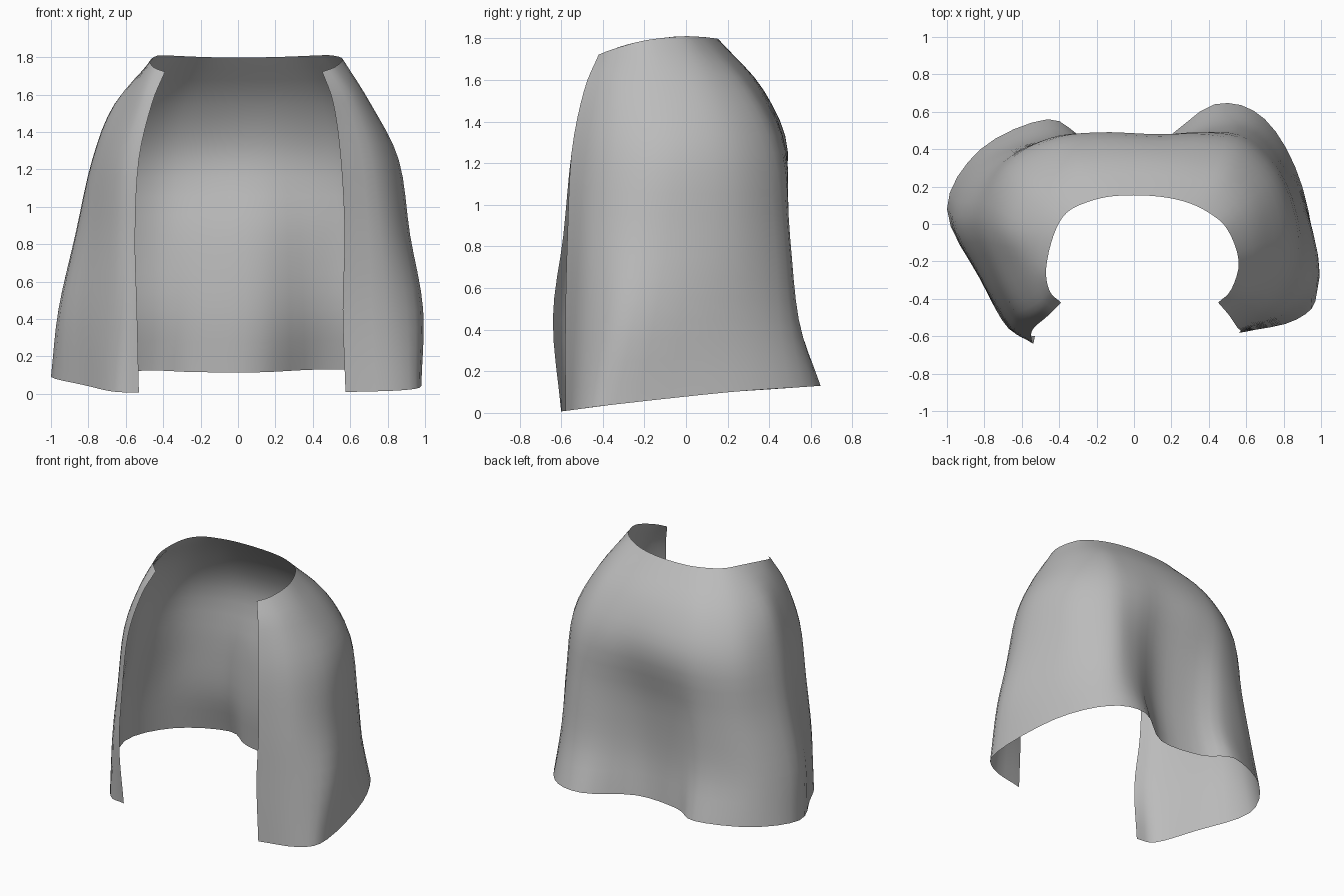
import bpy
import bmesh
from mathutils import Vector

STEPS = 4  # spline samples between neighbouring guide points

cube = bpy.data.objects.get("Cube")
if cube:
    bpy.data.objects.remove(cube, do_unlink=True)


def make_material(name, colour):
    material = bpy.data.materials.new(name)
    material.use_nodes = True
    material.diffuse_color = colour
    material.node_tree.nodes["Principled BSDF"].inputs["Base Color"].default_value = colour
    return material


def level(height, outline):
    """Place a horizontal outline at one height."""
    return [Vector((x, y, height)) for x, y in outline]


def spline(points):
    """Smooth curve passing through every guide point."""
    padded = [points[0] * 2 - points[1], *points, points[-1] * 2 - points[-2]]
    curve = []
    for before, start, end, after in zip(padded, padded[1:], padded[2:], padded[3:]):
        for step in range(STEPS):
            t = step / STEPS
            leave, arrive = (end - before) / 2, (after - start) / 2
            curve.append(start + leave * t
                         + ((end - start) * 3 - leave * 2 - arrive) * t ** 2
                         + ((start - end) * 2 + leave + arrive) * t ** 3)
    curve.append(points[-1].copy())
    return curve


def loft(name, rings, material):
    """Skin a smooth open sheet over the guide rings."""
    rows = [spline(ring) for ring in rings]
    columns = [spline(list(column)) for column in zip(*rows)]
    bm = bmesh.new()
    grid = [[bm.verts.new(point) for point in column] for column in columns]
    for near, far in zip(grid, grid[1:]):
        for a, b, c, d in zip(near, near[1:], far[1:], far):
            bm.faces.new((a, b, c, d))
    mesh = bpy.data.meshes.new(name)
    bm.to_mesh(mesh)
    bm.free()
    mesh.materials.append(material)
    mesh.shade_smooth()
    sheet = bpy.data.objects.new(name, mesh)
    bpy.context.collection.objects.link(sheet)
    return sheet


# Outlines run from the right front edge, around the back, to the left front edge
hem = level(0, [
    (-.53, -.6), (-.67, -.56), (-.82, -.3), (-1, .08), (-.82, .4), (-.46, .56), (-.24, .45),
    (.11, .43), (.43, .64), (.7, .56), (.9, .2), (.98, -.34), (.87, -.51), (.575, -.58)])
for point in hem:
    point.z = .085 + point.y * (.13 if point.y < 0 else .07)

lower_folds = level(.45, [
    (-.54, -.64), (-.66, -.55), (-.83, -.26), (-.96, .04), (-.8, .34), (-.45, .47), (-.2, .41),
    (.12, .4), (.42, .53), (.66, .5), (.87, .2), (.99, -.25), (.85, -.47), (.56, -.58)])
waist = level(.85, [
    (-.55, -.59), (-.65, -.5), (-.78, -.24), (-.87, .05), (-.72, .33), (-.45, .45), (-.2, .43),
    (.12, .42), (.4, .49), (.62, .47), (.83, .22), (.92, -.18), (.81, -.44), (.57, -.57)])
upper_back = level(1.25, [
    (-.53, -.55), (-.62, -.47), (-.72, -.24), (-.78, .03), (-.68, .3), (-.45, .45), (-.2, .49),
    (.12, .48), (.38, .48), (.6, .42), (.79, .2), (.86, -.13), (.76, -.4), (.55, -.55)])
shoulders = level(1.55, [
    (-.46, -.49), (-.53, -.43), (-.61, -.23), (-.66, -.02), (-.57, .2), (-.38, .33), (-.18, .37),
    (.12, .37), (.36, .34), (.53, .28), (.67, .1), (.71, -.15), (.65, -.36), (.51, -.49)])

# The neckline dips toward the front opening
neckline = level(1.81, [
    (-.39, -.42), (-.45, -.36), (-.47, -.24), (-.43, -.06), (-.36, .06), (-.24, .12), (-.1, .15),
    (.1, .15), (.27, .12), (.4, .06), (.5, -.03), (.56, -.2), (.52, -.35), (.45, -.42)])
for point in neckline:
    point.z -= point.y ** 2 / 2

# Cape: one thin draped sheet, open at the front
cloth = make_material("grey cloth", (.5, .5, .5, 1))
loft("cape", [hem, lower_folds, waist, upper_back, shoulders, neckline], cloth)
